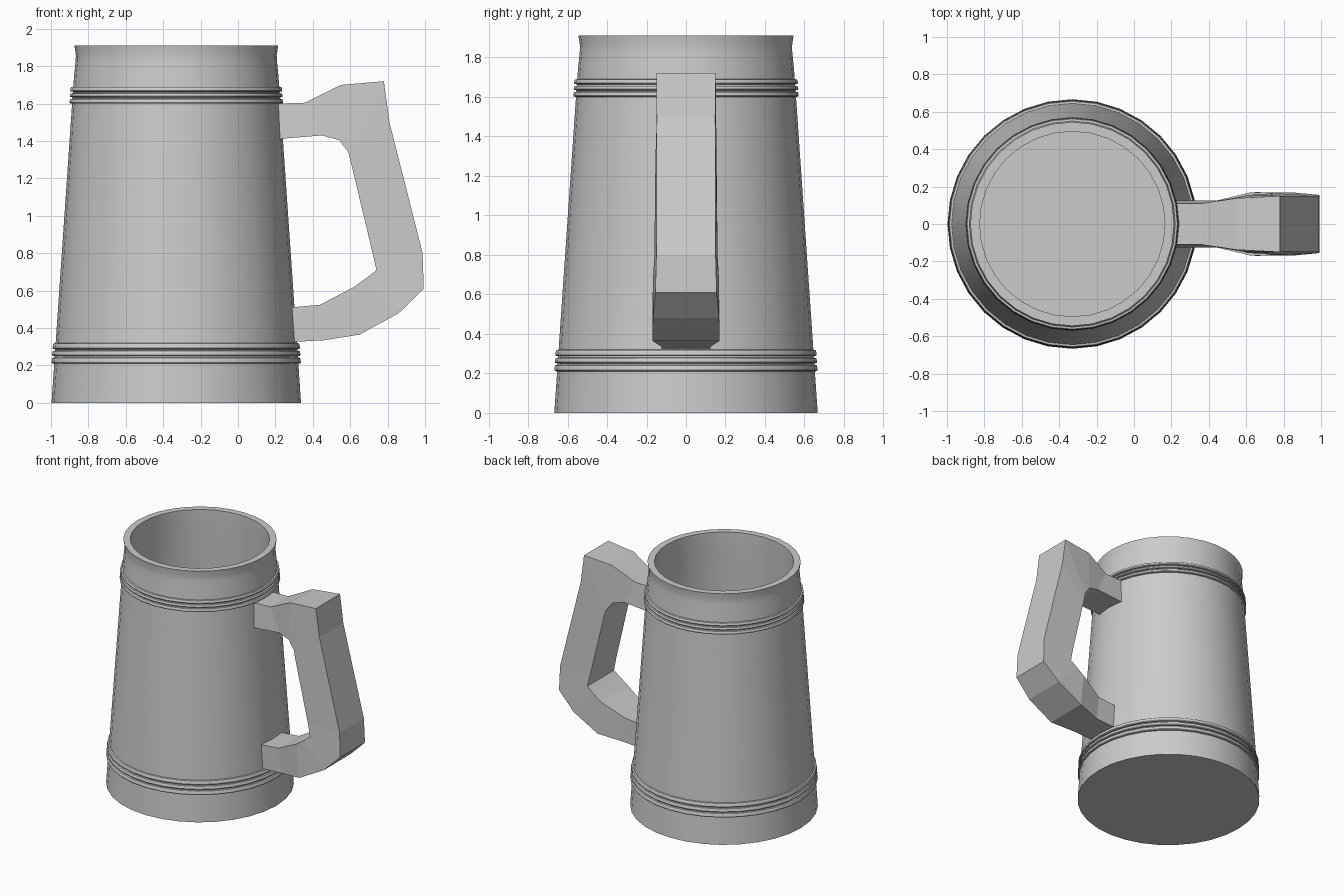
import bpy, bmesh
from math import cos, sin, pi

if "Cube" in bpy.data.objects:
    bpy.data.objects.remove(bpy.data.objects["Cube"])

CX, SIDES = -0.33, 32


def make_object(name, bm):
    bmesh.ops.recalc_face_normals(bm, faces=bm.faces)
    mesh = bpy.data.meshes.new(name)
    bm.to_mesh(mesh)
    bm.free()
    ob = bpy.data.objects.new(name, mesh)
    bpy.context.collection.objects.link(ob)
    return ob


def bridge(bm, loops):
    for a, b in zip(loops, loops[1:]):
        n = len(a)
        for i in range(n):
            j = (i + 1) % n
            bm.faces.new((a[i], a[j], b[j], b[i]))
    bm.faces.new(loops[0])
    bm.faces.new(loops[-1])


def wall_radius(z):
    return 0.667 - 0.0687 * z


def ridges(z0, z1, count=3, out=0.014):
    """Profile points of a band of raised hoops separated by thin grooves."""
    step, gap, pts = (z1 - z0) / count, 0.007, []
    for k in range(count):
        lo, hi = z0 + k * step, z0 + (k + 1) * step
        a = lo if k == 0 else lo + gap / 2
        b = hi if k == count - 1 else hi - gap / 2
        r0, r1 = wall_radius(lo), wall_radius(hi)
        pts += [(r0, a), (r0 + out * 0.8, a + 0.002), (r0 + out, a + 0.007),
                (r1 + out, b - 0.007), (r1 + out * 0.8, b - 0.002), (r1, b)]
    return pts


# Tankard body: outer wall with two hoop bands, flared lip, hollow inside
profile = [(0.667, 0.0)]
profile += ridges(0.21, 0.32)
profile += ridges(1.60, 1.69)
profile += [(0.546, 1.75), (0.538, 1.83), (0.537, 1.86), (0.545, 1.912),
            (0.495, 1.912), (0.495, 1.80), (0.61, 0.06)]
bm = bmesh.new()
loops = [[bm.verts.new((CX + r * cos(2 * pi * i / SIDES),
                        r * sin(2 * pi * i / SIDES), z))
          for i in range(SIDES)] for r, z in profile]
bridge(bm, loops)
body = make_object("tankard_body", bm)
bpy.context.view_layer.objects.active = body
body.select_set(True)
bpy.ops.object.shade_smooth_by_angle(angle=pi / 6)

# Handle: four-sided sections (outer x, z, half width, inner x, z, half width)
sections = [
    (0.205, 1.60, 0.110, 0.205, 1.41, 0.125),
    (0.36, 1.605, 0.110, 0.45, 1.43, 0.125),
    (0.55, 1.70, 0.138, 0.54, 1.405, 0.14),
    (0.78, 1.72, 0.150, 0.59, 1.34, 0.15),
    (0.81, 1.50, 0.148, 0.605, 1.28, 0.155),
    (0.987, 0.80, 0.150, 0.72, 0.80, 0.16),
    (0.993, 0.61, 0.155, 0.74, 0.71, 0.165),
    (0.86, 0.48, 0.168, 0.69, 0.67, 0.168),
    (0.65, 0.365, 0.170, 0.62, 0.62, 0.168),
    (0.46, 0.335, 0.125, 0.44, 0.525, 0.125),
    (0.275, 0.325, 0.125, 0.275, 0.51, 0.125),
]
bm = bmesh.new()
loops = [[bm.verts.new(p) for p in ((xo, -wo, zo), (xo, wo, zo),
                                    (xi, wi, zi), (xi, -wi, zi))]
         for xo, zo, wo, xi, zi, wi in sections]
bridge(bm, loops)
make_object("handle", bm)
